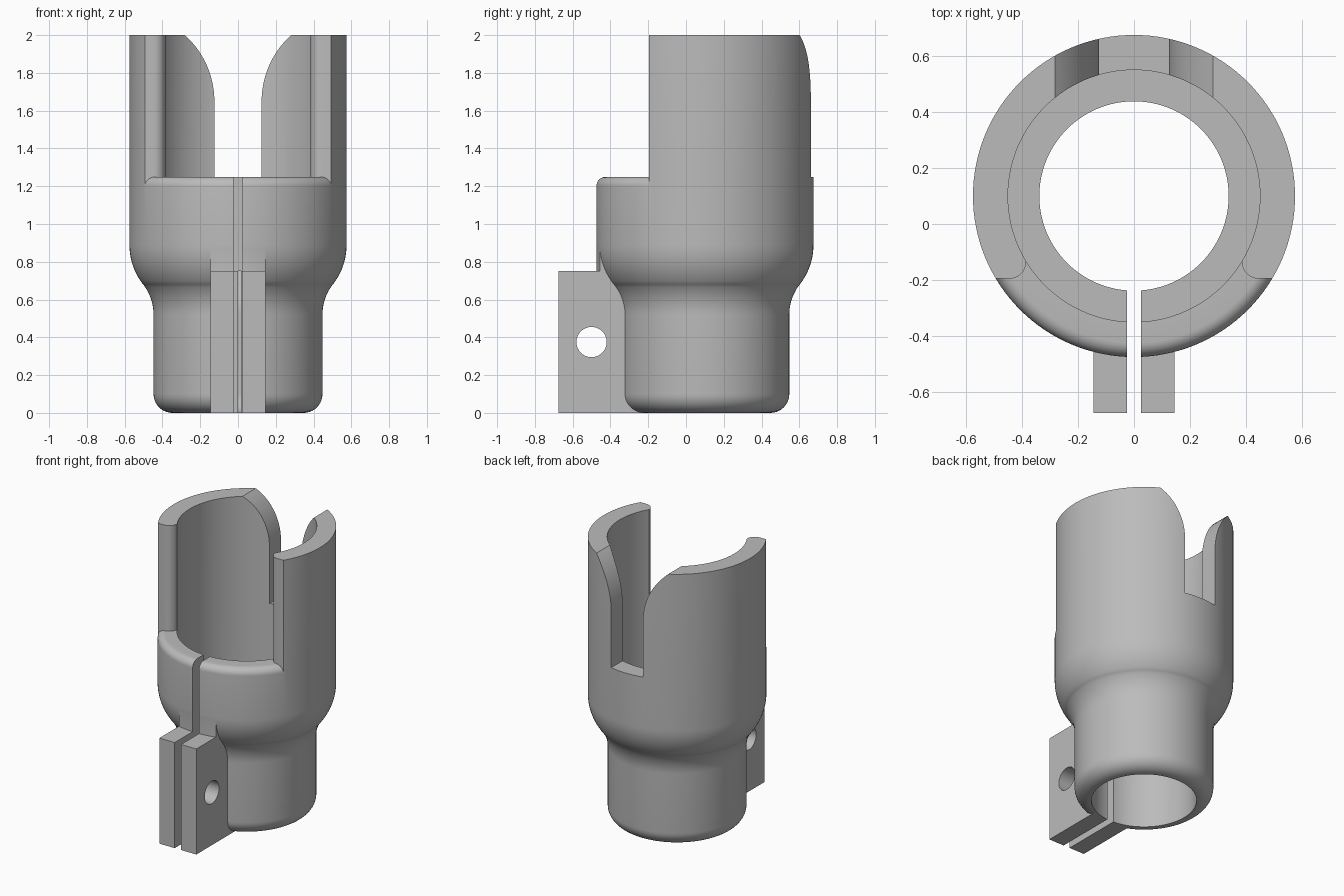
import bpy, bmesh, math

if "Cube" in bpy.data.objects:
    bpy.data.objects.remove(bpy.data.objects["Cube"])

CY = 0.10          # axis of the round body
SEG = 128

grey = bpy.data.materials.new("light grey")
grey.diffuse_color = (0.5, 0.5, 0.5, 1)
grey.use_nodes = True
grey.node_tree.nodes["Principled BSDF"].inputs["Base Color"].default_value = grey.diffuse_color


def finish(name, bm):
    bmesh.ops.remove_doubles(bm, verts=bm.verts, dist=1e-5)
    bmesh.ops.recalc_face_normals(bm, faces=bm.faces)
    me = bpy.data.meshes.new(name)
    bm.to_mesh(me)
    bm.free()
    me.materials.append(grey)
    ob = bpy.data.objects.new(name, me)
    bpy.context.collection.objects.link(ob)
    return ob


def revolve(name, profile):
    """Solid of revolution; profile of (r, z) starts and ends on the axis."""
    bm = bmesh.new()
    vs = [bm.verts.new((r, CY, z)) for r, z in profile]
    es = [bm.edges.new(p) for p in zip(vs, vs[1:])]
    bmesh.ops.spin(bm, geom=vs + es, cent=(0, CY, 0), axis=(0, 0, 1),
                   angle=2 * math.pi, steps=SEG, use_merge=False)
    return finish(name, bm)


def prism(name, outline, direction):
    """Extrude a closed outline of 3D points."""
    bm = bmesh.new()
    face = bm.faces.new([bm.verts.new(p) for p in outline])
    ext = bmesh.ops.extrude_face_region(bm, geom=[face], use_keep_orig=True)
    moved = [v for v in ext["geom"] if isinstance(v, bmesh.types.BMVert)]
    bmesh.ops.translate(bm, verts=moved, vec=direction)
    return finish(name, bm)


def box(name, x0, x1, y0, y1, z0, z1):
    return prism(name, [(x0, y0, z0), (x1, y0, z0), (x1, y1, z0), (x0, y1, z0)],
                 (0, 0, z1 - z0))


def arc(cx, cy, r, a0, a1, n=10):
    return [(cx + r * math.cos(math.radians(a0 + (a1 - a0) * i / n)),
             cy + r * math.sin(math.radians(a0 + (a1 - a0) * i / n)))
            for i in range(n + 1)]


def boolean(target, other, op):
    """Apply a boolean and discard the helper."""
    other.hide_render = True
    mod = target.modifiers.new(op, 'BOOLEAN')
    mod.operation, mod.object, mod.solver = op, other, 'EXACT'
    bpy.context.view_layer.objects.active = target
    bpy.ops.object.modifier_apply(modifier=mod.name)
    bpy.data.objects.remove(other)


# Round body: filleted foot, S-shaped flare, wide upper sleeve
profile = [(0, 0)] + arc(0.347, 0.1, 0.1, -90, 0)
profile += arc(0.447 + 0.26, 0.52, 0.26, 180, 142)
profile += arc(0.575 - 0.34, 0.89, 0.34, -38, 0)
profile += [(0.575, 2), (0, 2)]
body = revolve("clamp_sleeve", profile)

# Pad that continues the sleeve's front straight down onto the tabs
pad = revolve("pad", [(0, 0.3), (0.574, 0.3), (0.574, 0.95), (0, 0.95)])
boolean(pad, box("pad_limit", -0.145, 0.145, -0.9, -0.2, 0.4, 0.9), 'INTERSECT')
boolean(body, pad, 'UNION')

# Clamp tabs (one block, split later by the gap)
boolean(body, box("tabs", -0.145, 0.145, -0.675, -0.15, 0, 0.75), 'UNION')

# Stepped bore
boolean(body, revolve("bore", [(0, -0.1), (0.338, -0.1), (0.338, 0.75),
                               (0.45, 0.75), (0.45, 2.1), (0, 2.1)]), 'DIFFERENCE')

# Front opening above a rounded shelf, with rounded inner wall edges
side = [(0.8, -0.9), (0.8, -0.195)] + arc(0.445, -0.135, 0.06, -90, -180, 8) + [(0.385, 0)]
plan = side + [(-x, y) for x, y in reversed(side)]
opening = prism("opening", [(x, y, 1.1) for x, y in plan], (0, 0, 1))
shelf = revolve("shelf", [(0, 1.0), (0.6, 1.0), (0.6, 1.2)]
                + arc(0.525, 1.2, 0.05, 0, 90, 8) + [(0, 1.25)])
boolean(opening, shelf, 'DIFFERENCE')
boolean(body, opening, 'DIFFERENCE')

# Back slot that flares outward towards the top
side = [(0.125, 1.25)] + arc(0.125 + 0.47, 1.65, 0.47, 180, 132, 14) + [(0.36, 2.08)]
outline = side + [(-x, z) for x, z in reversed(side)]
boolean(body, prism("slot", [(x, 0.2, z) for x, z in outline], (0, 0.7, 0)), 'DIFFERENCE')

# Clamp gap and bolt hole
boolean(body, box("gap", -0.025, 0.025, -0.9, 0, -0.1, 1.5), 'DIFFERENCE')
boolean(body, prism("bolt_hole", [(-0.4, y, z) for y, z in
                                  arc(-0.5, 0.375, 0.08, 0, 352.5, 47)],
                    (0.8, 0, 0)), 'DIFFERENCE')

# Smooth curved walls, keep edges crisp
bpy.ops.object.select_all(action='DESELECT')
body.select_set(True)
bpy.context.view_layer.objects.active = body
bpy.ops.object.shade_smooth_by_angle(angle=math.radians(30))
